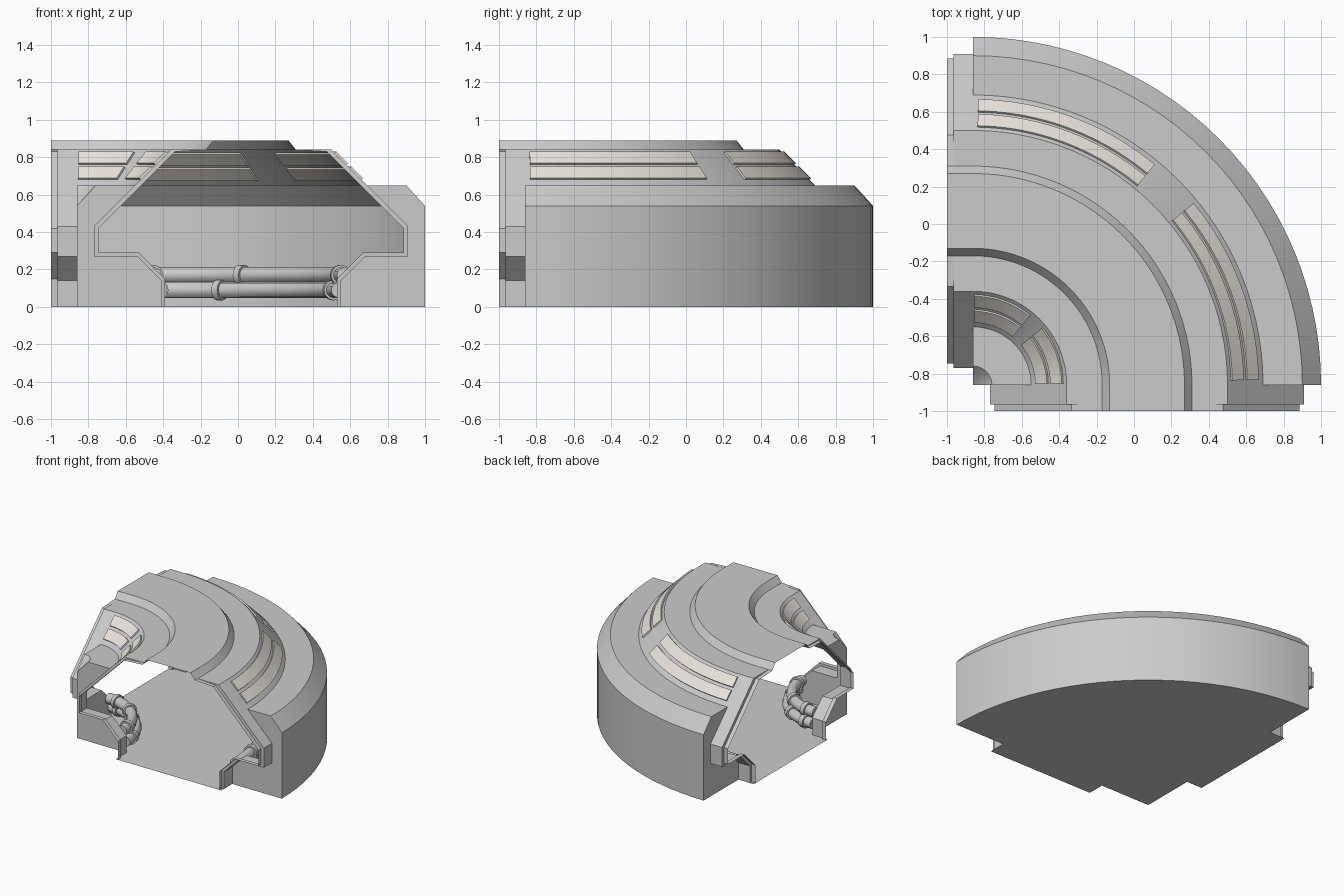
import bpy, bmesh
from math import sin, cos, pi, radians

if "Cube" in bpy.data.objects:
    bpy.data.objects.remove(bpy.data.objects["Cube"])

PIVOT = -0.86      # curve centre in x and y
MID = 0.93         # radius of the corridor centre line
SEG = 28


def finish(name, bm, color=None, outward=True):
    if outward:
        bmesh.ops.recalc_face_normals(bm, faces=bm.faces)
    me = bpy.data.meshes.new(name)
    bm.to_mesh(me)
    bm.free()
    ob = bpy.data.objects.new(name, me)
    bpy.context.collection.objects.link(ob)
    if color:
        mat = bpy.data.materials.new(name + "_mat")
        mat.diffuse_color = color
        mat.use_nodes = True
        mat.node_tree.nodes["Principled BSDF"].inputs["Base Color"].default_value = mat.diffuse_color
        me.materials.append(mat)
    bpy.ops.object.select_all(action='DESELECT')
    ob.select_set(True)
    bpy.context.view_layer.objects.active = ob
    bpy.ops.object.shade_smooth_by_angle(angle=radians(30))
    return ob


def skin(bm, rows, closed=False, caps=False):
    """Bridge equal-length rows of points with quads."""
    vs = [[bm.verts.new(p) for p in row] for row in rows]
    n = len(rows[0])
    for a, b in zip(vs, vs[1:]):
        for i in range(n if closed else n - 1):
            j = (i + 1) % n
            bm.faces.new((a[i], a[j], b[j], b[i]))
    if caps:
        bm.faces.new(vs[0])
        bm.faces.new(vs[-1][::-1])


def sweep(bm, profile, a0, a1, steps, closed=False, caps=False):
    """Sweep (radius, z) points around the pivot between two angles."""
    rows = []
    for k in range(steps + 1):
        a = radians(a0 + (a1 - a0) * k / steps)
        rows.append([(PIVOT + r * cos(a), PIVOT + r * sin(a), z) for r, z in profile])
    skin(bm, rows, closed, caps)


def both(half):
    """Mirror a half outline (offset, z) about the corridor centre."""
    return half + [(-u, z) for u, z in reversed(half)]


def place(u, y, z, end):
    p = (PIVOT + MID + u, y)
    return (p[0], p[1], z) if end == 0 else (p[1], p[0], z)


# Curved outer shell, one sheet thick
BODY = [(.93, 0), (.93, .54), (.83, .65), (.62, .65), (.43, .84), (.24, .84), (.20, .89)]
bm = bmesh.new()
sweep(bm, [(MID + u, z) for u, z in both(BODY)], 0, 90, SEG)
bmesh.ops.remove_doubles(bm, verts=bm.verts, dist=1e-4)
bmesh.ops.dissolve_degenerate(bm, edges=bm.edges, dist=1e-4)
bmesh.ops.recalc_face_normals(bm, faces=bm.faces)
top = max(bm.faces, key=lambda f: f.calc_center_median().z)
if top.normal.z < 0:
    bmesh.ops.reverse_faces(bm, faces=bm.faces)
finish("curved_shell", bm, outward=False)

# Floor: quarter disc and a doorstep at each end
bm = bmesh.new()
arc = [(PIVOT + 2 * MID * cos(pi / 2 * k / SEG), PIVOT + 2 * MID * sin(pi / 2 * k / SEG), 0)
       for k in range(SEG + 1)]
bm.faces.new([bm.verts.new(p) for p in [(PIVOT, PIVOT, 0)] + arc])
for end in (0, 1):
    bm.faces.new([bm.verts.new(place(u, y, 0, end))
                  for u, y in ((-.48, PIVOT), (-.48, -1), (.48, -1), (.48, PIVOT))])
bmesh.ops.recalc_face_normals(bm, faces=bm.faces)
for f in bm.faces:
    if f.normal.z > 0:
        f.normal_flip()
finish("floor", bm, outward=False)

# Doorway frames and end walls
FRAME = [(.48, 0), (.48, .14), (.61, .27), (.84, .27), (.84, .43), (.43, .84), (.24, .84), (.20, .89)]
INNER = [(.46, 0), (.46, .15), (.60, .29), (.815, .29), (.815, .42), (.405, .83), (.24, .84), (.20, .89)]
WALL = [(.48, 0), (.93, 0), (.93, .54), (.83, .65), (.62, .65), (.84, .43), (.84, .27), (.61, .27), (.48, .14)]
for end, label in ((0, "front"), (1, "left")):
    bm = bmesh.new()
    skin(bm, [[place(u, y, z, end) for u, z in both(outline)]
              for outline, y in ((FRAME, PIVOT), (FRAME, -.965), (INNER, -.966), (INNER, -1))])
    bmesh.ops.remove_doubles(bm, verts=bm.verts, dist=1e-5)
    bmesh.ops.recalc_face_normals(bm, faces=bm.faces)
    roof = max(bm.faces, key=lambda f: f.calc_center_median().z)
    if roof.normal.z < 0:
        bmesh.ops.reverse_faces(bm, faces=bm.faces)
    finish(label + "_door_frame", bm, outward=False)
    bm = bmesh.new()
    for s in (1, -1):
        f = bm.faces.new([bm.verts.new(place(s * u, PIVOT, z, end)) for u, z in WALL])
        f.normal_update()
        if f.normal[1 - end] > 0:
            f.normal_flip()
    finish(label + "_end_wall", bm, outward=False)

# Light strips set into both roof slopes
T = .008
for s, side in ((1, "outer"), (-1, "inner")):
    bm = bmesh.new()
    for z0, z1 in ((.68, .742), (.76, .822)):
        section = [(1.27 - z0 + T, z0 + T), (1.27 - z1 + T, z1 + T),
                   (1.27 - z1 - T, z1 - T), (1.27 - z0 - T, z0 - T)]
        section = [(MID + s * u, z) for u, z in section]
        for a0, a1 in ((1, 39.5), (50.5, 89)):
            sweep(bm, section, a0, a1, 12, closed=True, caps=True)
    finish(side + "_light_strips", bm, (.84, .80, .74, 1))


# Pipes along the foot of each wall, with couplings
def ring(r, z, rad):
    return [(r + rad * cos(2 * pi * i / 12), z + rad * sin(2 * pi * i / 12)) for i in range(12)]


for side, r, width in (("inner", .44, 5), ("outer", 1.40, 1.6)):
    for level, dr, z, stops in (("lower", 0, .09, (12, 57, 80)), ("upper", .03 if r > 1 else -.03, .17, (10, 52, 78))):
        bm = bmesh.new()
        sweep(bm, ring(r + dr, z, .042), 0, 90, SEG, closed=True, caps=True)
        for a in stops:
            sweep(bm, ring(r + dr, z, .055), a - width / 2, a + width / 2, 2, closed=True, caps=True)
        finish(f"{side}_{level}_pipe", bm)
